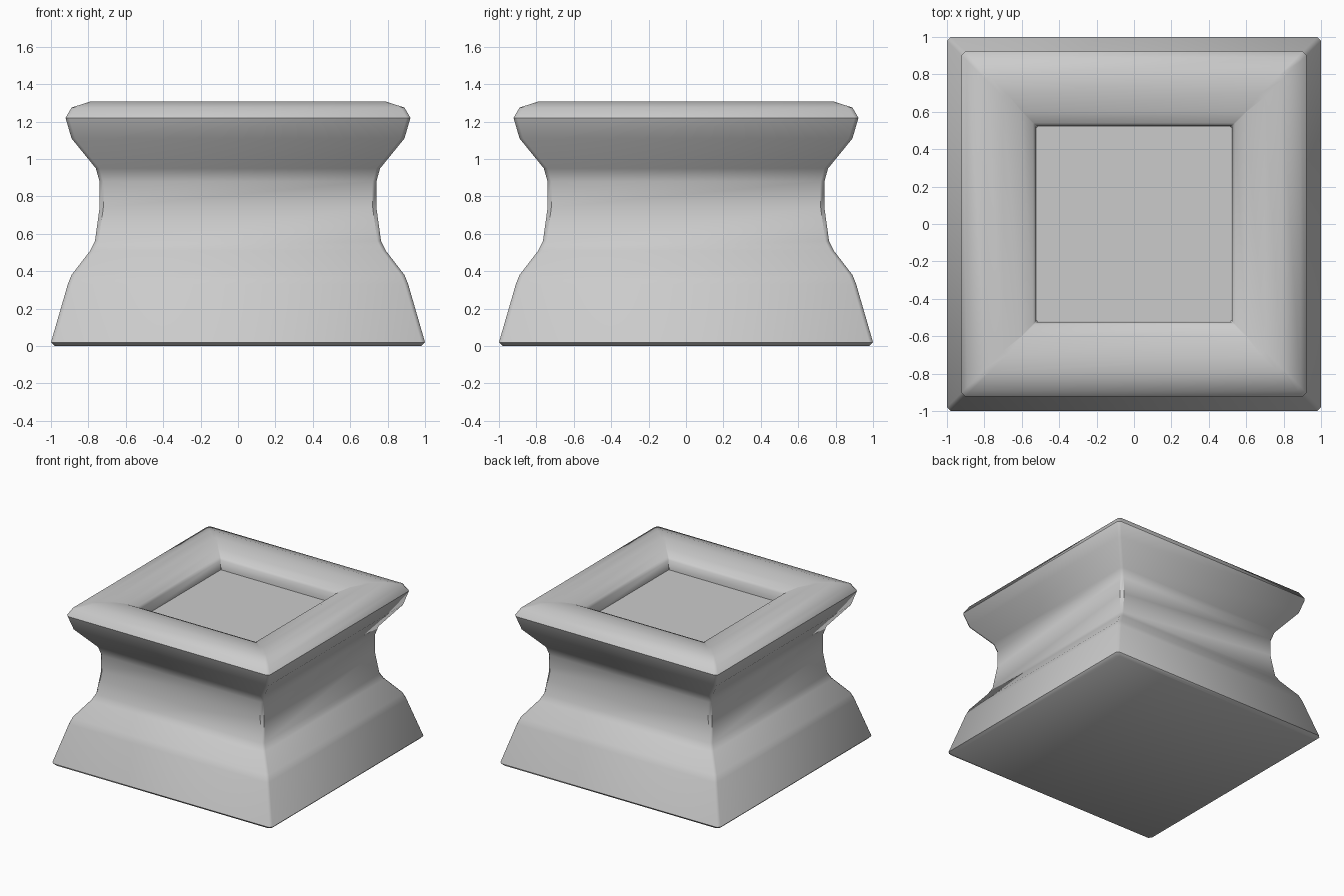
import bpy, bmesh

if "Cube" in bpy.data.objects:
    bpy.data.objects.remove(bpy.data.objects["Cube"])

# Half-width and height of the moulding, from the underside up and into the recess
PROFILE = [
    (0.98, 0.0), (1.0, 0.02), (0.91, 0.33), (0.89, 0.38), (0.79, 0.51),
    (0.765, 0.56), (0.74, 0.74), (0.74, 0.88), (0.76, 0.95), (0.89, 1.11),
    (0.922, 1.22), (0.89, 1.275), (0.79, 1.307), (0.70, 1.305),
    (0.60, 1.28), (0.54, 1.25), (0.525, 1.23), (0.52, 1.155),
]


def square_ring(bm, half, z, cut):
    """Square loop with slightly clipped corners."""
    k = half - cut
    points = [(half, -k), (half, k), (k, half), (-k, half),
              (-half, k), (-half, -k), (-k, -half), (k, -half)]
    return [bm.verts.new((x, y, z)) for x, y in points]


# Square plinth: stacked rings bridged, closed by the base and recess floor
bm = bmesh.new()
rings = [square_ring(bm, h, z, 0.02 if h > 0.6 else 0.004) for h, z in PROFILE]
for low, high in zip(rings, rings[1:]):
    for i in range(8):
        j = (i + 1) % 8
        bm.faces.new((low[i], low[j], high[j], high[i]))
bm.faces.new(rings[0][::-1])
bm.faces.new(rings[-1])
bmesh.ops.recalc_face_normals(bm, faces=bm.faces)

mesh = bpy.data.meshes.new("square_plinth")
bm.to_mesh(mesh)
bm.free()
plinth = bpy.data.objects.new("square_plinth", mesh)
bpy.context.collection.objects.link(plinth)

# Soft moulding, crisp corners and floor
bpy.context.view_layer.objects.active = plinth
plinth.select_set(True)
bpy.ops.object.shade_smooth_by_angle(angle=0.75)
